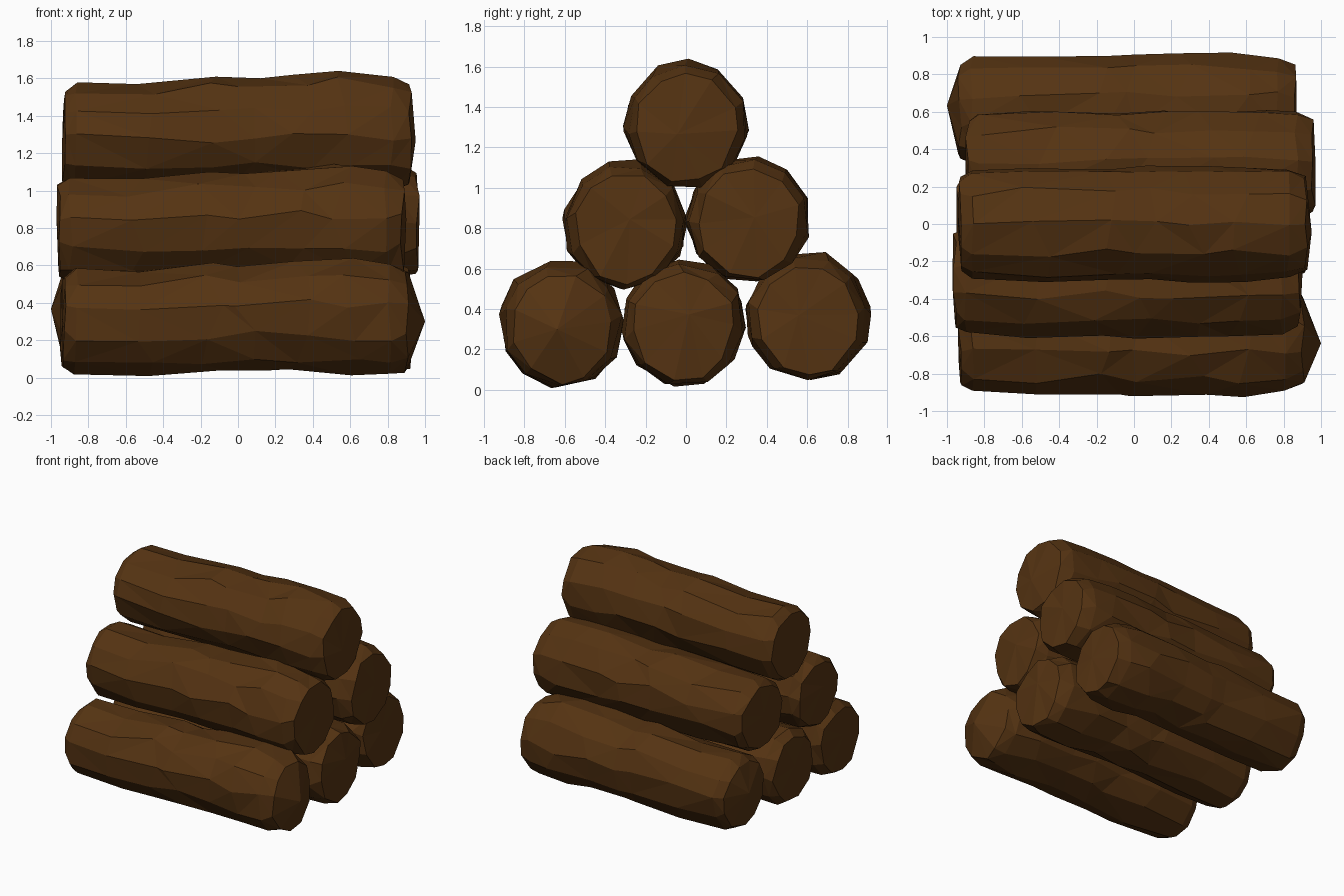
import bpy, bmesh, math, random
from mathutils import Vector

if "Cube" in bpy.data.objects:
    bpy.data.objects.remove(bpy.data.objects["Cube"])

# Single bark colour
bark = bpy.data.materials.new("dark_brown_bark")
bark.use_nodes = True
colour = (0.09, 0.033, 0.006, 1)
bark.diffuse_color = colour
bsdf = bark.node_tree.nodes["Principled BSDF"]
bsdf.inputs["Base Color"].default_value = colour
bsdf.inputs["Roughness"].default_value = 0.9

SIDES = 11
# Log outline: position along the length, top, bottom and half width
OUTLINE = [
    (0.00, 0.215, 0.28, 0.25), (0.035, 0.26, 0.31, 0.285),
    (0.22, 0.25, 0.315, 0.305), (0.44, 0.295, 0.30, 0.295),
    (0.54, 0.28, 0.295, 0.305), (0.68, 0.305, 0.285, 0.305),
    (0.83, 0.325, 0.31, 0.31), (0.95, 0.295, 0.315, 0.295),
    (1.00, 0.25, 0.29, 0.25),
]


def make_log(name, y, z, left, right, tip_left, tip_right, seed):
    """Rough hewn log along x, with bevelled rims and shallow pointed ends."""
    rng = random.Random(seed)
    bm = bmesh.new()
    rings = []
    twist = rng.uniform(0, 0.5)
    for i, (t, top, bottom, half) in enumerate(OUTLINE):
        rim = i in (0, len(OUTLINE) - 1)
        ring = []
        for k in range(SIDES):
            a = math.tau * k / SIDES + twist + rng.uniform(-0.09, 0.09)
            r = rng.uniform(0.965, 1.035)
            slide = rng.uniform(-0.012, 0.012) if rim or i in (1, 7) else rng.uniform(-0.08, 0.08)
            height = top if math.sin(a) > 0 else bottom
            ring.append(bm.verts.new((left + (right - left) * t + slide,
                                      y + half * r * math.cos(a),
                                      z + height * r * math.sin(a))))
        rings.append(ring)

    # Bark facets
    for a, b in zip(rings, rings[1:]):
        for k in range(SIDES):
            n = (k + 1) % SIDES
            bm.faces.new((a[k], a[n], b[n], b[k]))

    # End grain: fan around an off-centre point
    for ring, x in ((rings[0], left - tip_left), (rings[-1], right + tip_right)):
        hub = bm.verts.new((x, y + rng.uniform(-0.06, 0.06), z + rng.uniform(-0.05, 0.05)))
        for k in range(SIDES):
            bm.faces.new((ring[k], ring[(k + 1) % SIDES], hub))

    bmesh.ops.triangulate(bm, faces=bm.faces[:], quad_method='SHORT_EDGE')
    bmesh.ops.recalc_face_normals(bm, faces=bm.faces[:])
    mesh = bpy.data.meshes.new(name)
    bm.to_mesh(mesh)
    bm.free()
    mesh.materials.append(bark)
    bpy.context.collection.objects.link(bpy.data.objects.new(name, mesh))


# Pyramid stack: three, two, one
make_log("bottom_front_log", -0.615, 0.325, -0.93, 0.90, 0.01, 0.10, 1)
make_log("bottom_middle_log", -0.01, 0.33, -0.94, 0.91, 0.01, 0.03, 2)
make_log("bottom_back_log", 0.605, 0.36, -0.93, 0.86, 0.07, 0.01, 3)
make_log("middle_front_log", -0.30, 0.82, -0.96, 0.88, 0.01, 0.02, 4)
make_log("middle_back_log", 0.31, 0.845, -0.89, 0.96, 0.01, 0.01, 5)
make_log("top_log", 0.0, 1.315, -0.93, 0.92, 0.01, 0.03, 6)
